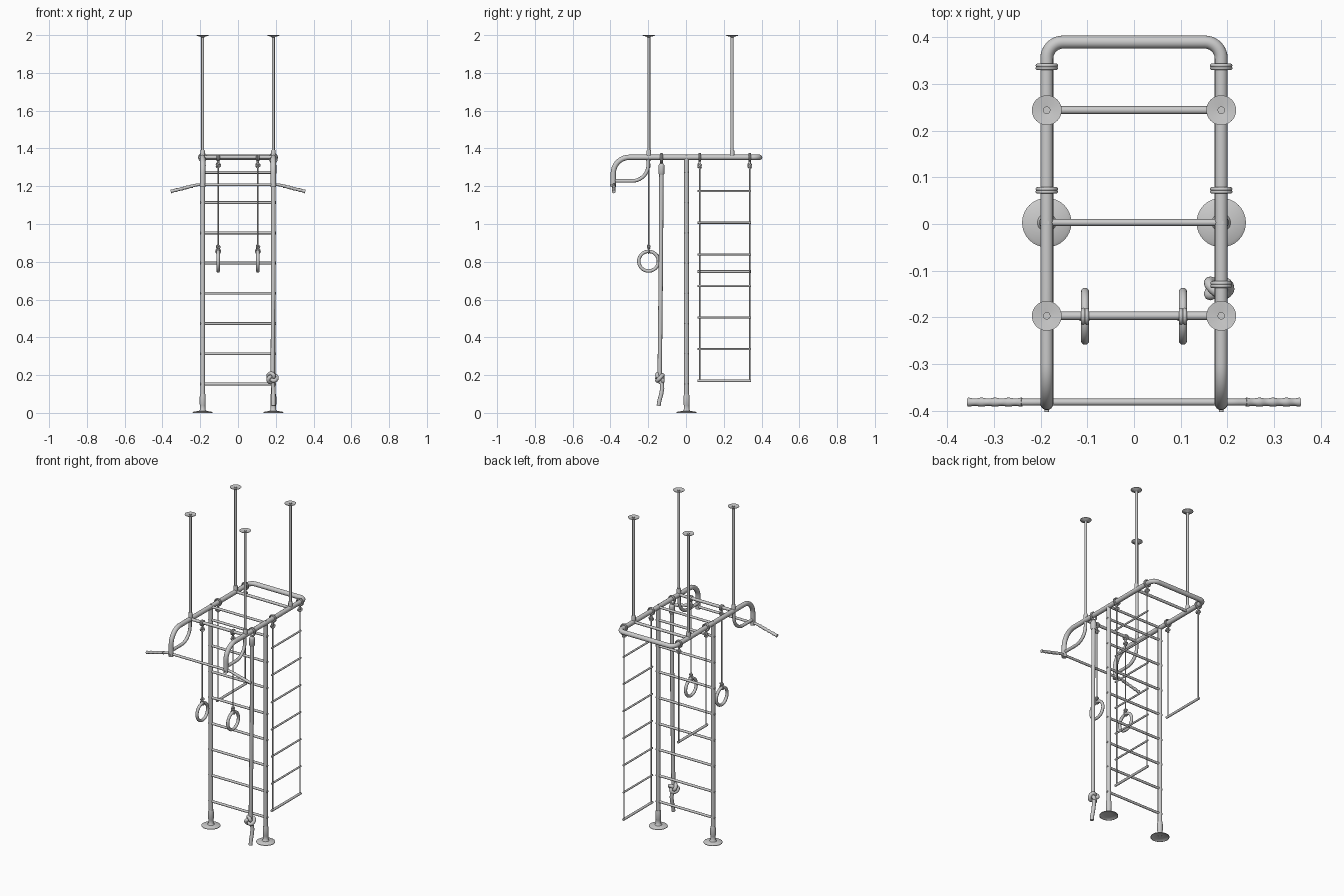
import bpy
from math import sin, cos, pi, radians
from mathutils import Vector

if "Cube" in bpy.data.objects:
    bpy.data.objects.remove(bpy.data.objects["Cube"])

X = 0.187      # half spacing of the two sides
TOP = 1.353    # height of the top frame
Y0 = 0.003     # depth of the wall ladder


def finish(name, mesh):
    mesh.shade_smooth()
    mesh.set_sharp_from_angle(angle=radians(40))
    ob = bpy.data.objects.new(name, mesh)
    bpy.context.collection.objects.link(ob)
    return ob


def tube(name, pts, r, scale=None, cyclic=False, res=4):
    """Round tube swept along a list of points, made into a mesh."""
    cu = bpy.data.curves.new(name, 'CURVE')
    cu.dimensions = '3D'
    cu.bevel_depth = r
    cu.bevel_resolution = res
    cu.use_fill_caps = True
    sp = cu.splines.new('POLY')
    sp.points.add(len(pts) - 1)
    for i, p in enumerate(pts):
        sp.points[i].co = (*p, 1)
        sp.points[i].radius = scale[i] if scale else 1
    sp.use_cyclic_u = cyclic
    tmp = bpy.data.objects.new("tmp", cu)
    bpy.context.collection.objects.link(tmp)
    dg = bpy.context.evaluated_depsgraph_get()
    mesh = bpy.data.meshes.new_from_object(tmp.evaluated_get(dg))
    bpy.data.objects.remove(tmp)
    return finish(name, mesh)


def fillet(corners, r, n=10):
    """Polyline with its inner corners rounded to radius r."""
    c = [Vector(p) for p in corners]
    out = [c[0]]
    for a, p, b in zip(c, c[1:], c[2:]):
        u, v = (a - p).normalized(), (b - p).normalized()
        half = u.angle(v) / 2
        d = r * cos(half) / sin(half)
        o = p + (u + v).normalized() * (r / sin(half))
        s, e = p + u * d - o, p + v * d - o
        w = s.angle(e)
        out += [o + (s * sin(w * (1 - i / n)) + e * sin(w * i / n)) / sin(w) for i in range(n + 1)]
    return out + [c[-1]]


def lathe(name, prof, x, y, n=32):
    """Revolve (radius, z) pairs about a vertical axis, with closed ends."""
    verts = [(x + r * cos(2 * pi * i / n), y + r * sin(2 * pi * i / n), z)
             for r, z in prof for i in range(n)]
    faces = [(k * n + i, k * n + (i + 1) % n, (k + 1) * n + (i + 1) % n, (k + 1) * n + i)
             for k in range(len(prof) - 1) for i in range(n)]
    faces += [tuple(reversed(range(n))), tuple(range(len(verts) - n, len(verts)))]
    me = bpy.data.meshes.new(name)
    me.from_pydata(verts, [], faces)
    return finish(name, me)


def hoop(name, c, R, r, plane='XZ', n=32, stretch=1.0):
    pts = []
    for i in range(n):
        a, b = R * cos(2 * pi * i / n), R * stretch * sin(2 * pi * i / n)
        pts.append((c[0] + a, c[1], c[2] + b) if plane == 'XZ' else (c[0], c[1] + a, c[2] + b))
    return tube(name, pts, r, cyclic=True)


def knot(name, c, size, r, n=48):
    """Trefoil knot standing upright."""
    pts = []
    for i in range(n):
        t = 2 * pi * i / n
        w = size * (2 + cos(3 * t)) / 3
        pts.append((c[0] + w * cos(2 * t), c[1] + size * 0.6 * sin(3 * t), c[2] + w * sin(2 * t)))
    return tube(name, pts, r, cyclic=True, res=3)


def hung_rope(name, x, y, z_end):
    """Thin rope tied round a side tube of the frame."""
    for dy in (-0.003, 0.003):
        hoop(name + "_loop", (x, y + dy, TOP), 0.020, 0.004)
    tube(name + "_neck", [(x, y, 1.335), (x, y, 1.293)], 0.006)
    knot(name + "_knot", (x, y, 1.308), 0.012, 0.0045)
    tube(name, [(x, y, 1.32), (x, y, z_end)], 0.0035)


# top frame: side tubes joined at the back, bent down at the front
left = fillet([(-X, -0.385, 1.195), (-X, -0.385, TOP), (-X, 0.1, TOP)], 0.085)
back = fillet([(-X, 0.1, TOP), (-X, 0.39, TOP), (X, 0.39, TOP), (X, 0.1, TOP)], 0.035)
right = [Vector((-p.x, p.y, p.z)) for p in reversed(left)]
tube("top_frame", left + back[1:-1] + right, 0.014, res=6)

# top cross bars
for y, r in ((0.244, 0.0085), (Y0, 0.0075), (-0.197, 0.009)):
    tube("cross_bar", [(-X, y, TOP), (X, y, TOP)], r)

for s in (-1, 1):
    # uprights with dished floor feet
    tube("upright", [(s * X, Y0, 0.005), (s * X, Y0, TOP)], 0.0125, res=6)
    lathe("floor_foot", [(0.02, 0.006), (0.047, 0.003), (0.050, 0), (0.053, 0), (0.053, 0.003),
                         (0.046, 0.007), (0.02, 0.010), (0.0145, 0.018), (0.0145, 0.04),
                         (0.016, 0.045), (0.016, 0.085), (0.0135, 0.1)], s * X, Y0)
    lathe("upright_bolt", [(0.005, TOP), (0.005, TOP + 0.016)], s * X, Y0, 12)
    # curved brace under the front bend
    tube("front_brace", fillet([(s * X, -0.385, 1.228), (s * X, -0.2, 1.228), (s * X, -0.2, TOP)], 0.085), 0.0095)
    tube("front_bolt", [(s * X, -0.403, 1.208), (s * X, -0.38, 1.208)], 0.005)
    # ceiling struts with dished plates
    for y in (-0.197, 0.244):
        tube("ceiling_strut", [(s * X, y, TOP), (s * X, y, 2.0)], 0.008)
        lathe("strut_socket", [(0.012, TOP), (0.012, 1.386), (0.010, 1.393)], s * X, y, 20)
        lathe("ceiling_plate", [(0.009, 1.988), (0.013, 1.992), (0.030, 1.996), (0.032, 1.998),
                                (0.032, 2.0), (0.030, 2.0), (0.009, 1.995)], s * X, y)

# wall ladder rungs
for i in range(8):
    z = 0.153 + 0.16 * i
    tube("ladder_rung", [(-X - 0.0135, Y0, z), (X + 0.0135, Y0, z)], 0.0075)

# pull-up bar with bent ends and wavy grips
tube("pull_up_bar", fillet([(-0.34, -0.382, 1.176), (-0.215, -0.382, 1.208),
                            (0.215, -0.382, 1.208), (0.34, -0.382, 1.176)], 0.06, 6), 0.0075)
for s in (-1, 1):
    a, b = Vector((s * 0.24, -0.382, 1.2016)), Vector((s * 0.356, -0.382, 1.172))
    n = 40
    tube("bar_grip", [a.lerp(b, i / n) for i in range(n + 1)], 0.0095,
         [0.92 + 0.1 * cos(2 * pi * 4 * i / n) for i in range(n + 1)])

# gymnastic rings on thin ropes
for s in (-1, 1):
    x, y = s * 0.105, -0.198
    for dx in (-0.004, 0.004):
        hoop("ring_rope_loop", (x + dx, y, TOP - 0.003), 0.014, 0.0045, 'YZ')
    tube("ring_rope_neck", [(x, y, 1.343), (x, y, 1.296)], 0.006)
    knot("ring_rope_knot", (x, y, 1.311), 0.011, 0.0045)
    tube("ring_rope", [(x, y, 1.32), (x, y, 0.87)], 0.0035)
    knot("ring_lower_knot", (x, y, 0.879), 0.009, 0.004)
    hoop("ring_lower_loop", (x, y, 0.856), 0.012, 0.0035)
    hoop("gym_ring", (x, y, 0.803), 0.052, 0.009, 'YZ', 48)

# climbing rope with a big knot and a loose tail
y = -0.13
for dy in (-0.003, 0.003):
    hoop("climbing_rope_loop", (X, y + dy, TOP - 0.006), 0.019, 0.0045, stretch=1.25)
lathe("climbing_rope_sleeve", [(0.0125, 1.262), (0.016, 1.267), (0.016, 1.307), (0.015, 1.312),
                               (0.008, 1.322)], X, y, 20)
tube("climbing_rope", [(X, y, 1.31), (X, -0.133, 0.8), (X - 0.003, -0.139, 0.22),
                       (X - 0.004, -0.138, 0.185)], 0.0115)
knot("climbing_rope_knot", (X - 0.007, -0.138, 0.185), 0.025, 0.0105, 72)
tube("climbing_rope_tail", [(X - 0.008, -0.135, 0.18), (X - 0.003, -0.128, 0.155), (X, -0.126, 0.13),
                            (X, -0.132, 0.095), (X, -0.141, 0.065), (X, -0.145, 0.037)], 0.011)

# rope ladder on the right, trapeze on the left
for y in (0.072, 0.337):
    hung_rope("rope_ladder_rope", X, y, 0.163)
    hung_rope("trapeze_rope", -X, y, 0.743)
for i in range(7):
    z = 0.17 + 0.1673 * i
    tube("rope_ladder_rung", [(X, 0.06, z), (X, 0.345, z)], 0.0055 if i else 0.0075)
tube("trapeze_bar", [(-X, 0.06, 0.748), (-X, 0.345, 0.748)], 0.0075)
